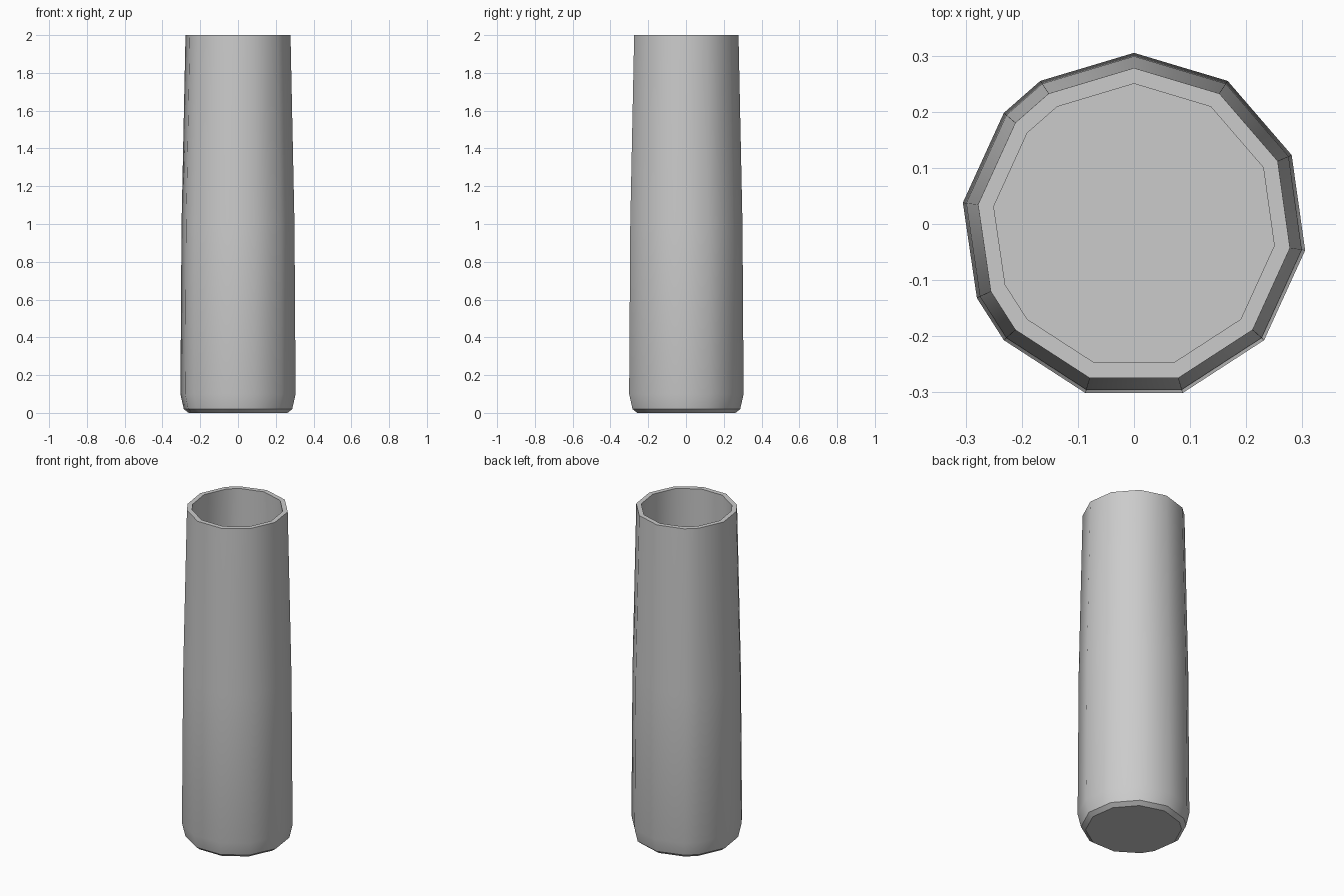
import bpy, bmesh

if "Cube" in bpy.data.objects:
    bpy.data.objects.remove(bpy.data.objects["Cube"])

# Slightly irregular twelve-sided cross-section, measured at the widest level
SECTION = [(0, .305), (-.167, .255), (-.232, .198), (-.305, .038),
           (-.28, -.132), (-.232, -.207), (-.087, -.301), (.087, -.301),
           (.232, -.207), (.281, -.132 + .0), (.305, -.047), (.281, .123), (.167, .255)]
SECTION.pop(9)
WIDEST = .305

# (radius, height): outside from the base up, over the rim, then down inside
PROFILE = [(.262, 0), (.287, .02), (.305, .10), (.299, 1.0), (.278, 2.0),
           (.250, 2.0), (.271, 1.0), (.277, .11), (.262, .04), (.25, .028)]

# Hollow tapered cup
bm = bmesh.new()
rings = [[bm.verts.new((x * r / WIDEST, y * r / WIDEST, z)) for x, y in SECTION]
         for r, z in PROFILE]
n = len(SECTION)
for low, high in zip(rings, rings[1:]):
    for i in range(n):
        j = (i + 1) % n
        bm.faces.new((low[i], low[j], high[j], high[i]))
# Underside and inner floor
bm.faces.new(list(reversed(rings[0])))
bm.faces.new(rings[-1])
bmesh.ops.recalc_face_normals(bm, faces=bm.faces)

mesh = bpy.data.meshes.new("cup_body")
bm.to_mesh(mesh)
bm.free()
cup = bpy.data.objects.new("cup_body", mesh)
bpy.context.collection.objects.link(cup)

# Smooth sides with crisp rim and base edges
bpy.context.view_layer.objects.active = cup
cup.select_set(True)
bpy.ops.object.shade_smooth_by_angle(angle=0.62)
